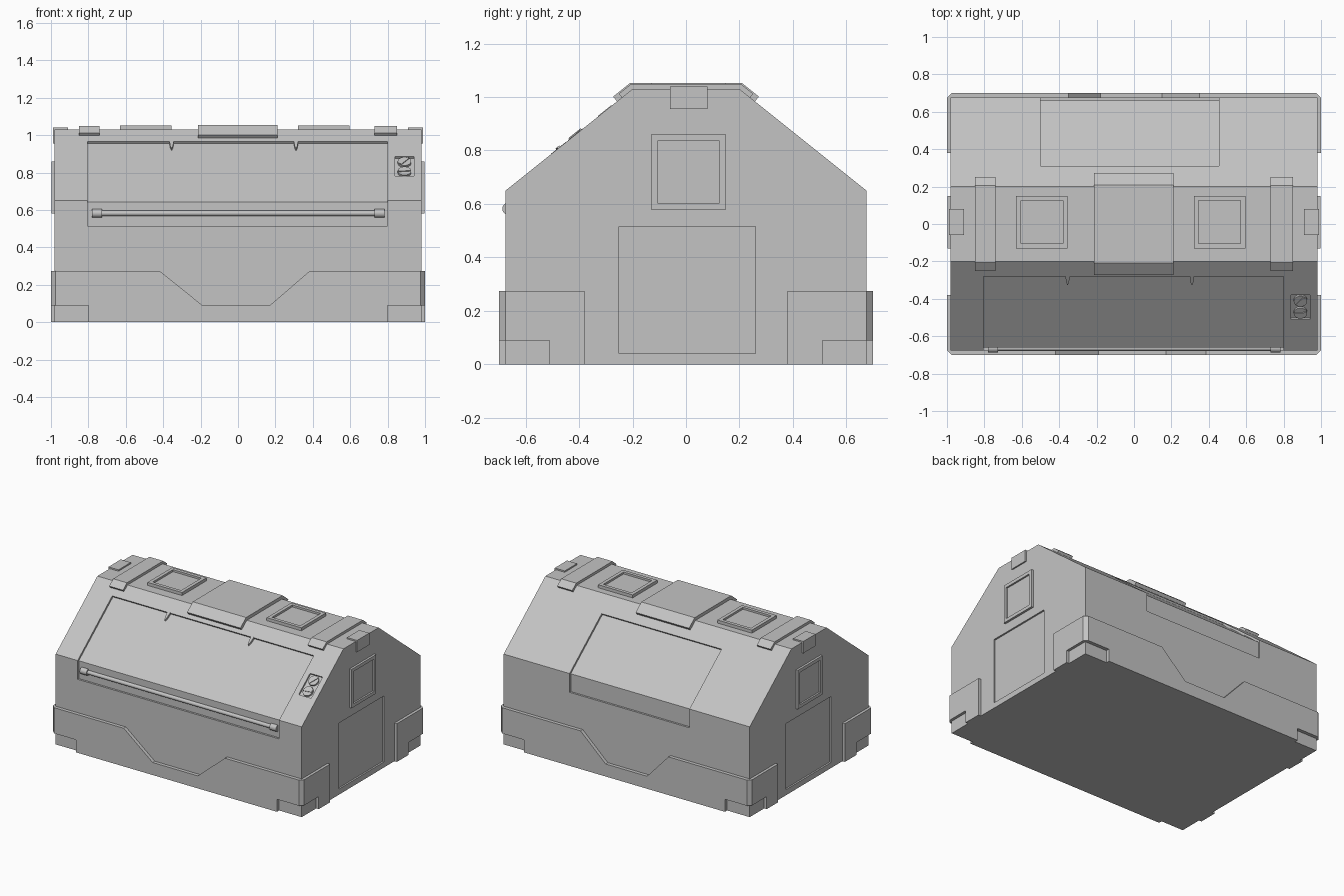
import bpy, bmesh, math
from mathutils import Matrix, Vector

if "Cube" in bpy.data.objects:
    bpy.data.objects.remove(bpy.data.objects["Cube"])

grey = bpy.data.materials.new("plain_grey")
grey.diffuse_color = (0.55, 0.55, 0.55, 1)
grey.use_nodes = True
grey.node_tree.nodes["Principled BSDF"].inputs["Base Color"].default_value = grey.diffuse_color

EAVE, EAVE_Z, RIDGE, TOP, END = 0.675, 0.65, 0.2, 1.03, 0.98
SLOPE = (TOP - EAVE_Z) / (EAVE - RIDGE)


def finish(name, bm, matrix=None):
    if matrix:
        bm.transform(matrix)
    bmesh.ops.recalc_face_normals(bm, faces=bm.faces)
    me = bpy.data.meshes.new(name)
    bm.to_mesh(me)
    bm.free()
    me.materials.append(grey)
    ob = bpy.data.objects.new(name, me)
    bpy.context.collection.objects.link(ob)
    return ob


def prism(name, pts, axis, a, b, matrix=None):
    """Extrude a 2D outline along an axis from a to b."""
    place = {"x": lambda p, t: (t, p[0], p[1]),
             "y": lambda p, t: (p[0], t, p[1]),
             "z": lambda p, t: (p[0], p[1], t)}[axis]
    bm = bmesh.new()
    lo = [bm.verts.new(place(p, a)) for p in pts]
    hi = [bm.verts.new(place(p, b)) for p in pts]
    bm.faces.new(lo)
    bm.faces.new(hi)
    n = len(pts)
    for i in range(n):
        j = (i + 1) % n
        bm.faces.new((lo[i], lo[j], hi[j], hi[i]))
    return finish(name, bm, matrix)


def box(name, x, y, z, matrix=None):
    return prism(name, [(x[0], y[0]), (x[1], y[0]), (x[1], y[1]), (x[0], y[1])],
                 "z", z[0], z[1], matrix)


def band(path, out, inn):
    """Outline of a strip that follows a path, offset to both sides."""
    pts = [Vector(p) for p in path]
    norms = []
    for p, q in zip(pts, pts[1:]):
        d = (q - p).normalized()
        norms.append(Vector((-d.y, d.x)))
    offs = []
    for i in range(len(pts)):
        n1, n2 = norms[max(i - 1, 0)], norms[min(i, len(norms) - 1)]
        offs.append((n1 + n2) / (1 + n1.dot(n2)))
    outer = [p + o * out for p, o in zip(pts, offs)]
    inner = [p - o * inn for p, o in zip(pts, offs)]
    return outer + inner[::-1]


def cut(ob, cutters):
    for c in cutters:
        m = ob.modifiers.new("cut", 'BOOLEAN')
        m.object, m.operation, m.solver = c, 'DIFFERENCE', 'EXACT'
        bpy.context.view_layer.objects.active = ob
        bpy.ops.object.modifier_apply(modifier=m.name)
        bpy.data.objects.remove(c, do_unlink=True)


def frame(name, x, y, z, direction, rim, depth):
    """Box whose outward face has a raised rim around a sunken panel."""
    bm = bmesh.new()
    bmesh.ops.create_cube(bm, size=1)
    for v in bm.verts:
        v.co = Vector([(r[0] + r[1]) / 2 + c * (r[1] - r[0])
                       for r, c in zip((x, y, z), v.co)])
    bm.normal_update()
    d = Vector(direction)
    face = max(bm.faces, key=lambda f: f.normal.dot(d))
    bmesh.ops.inset_region(bm, faces=[face], thickness=rim)
    f = bmesh.ops.extrude_discrete_faces(bm, faces=[face])["faces"][0]
    bmesh.ops.translate(bm, verts=f.verts, vec=-d * depth)
    return finish(name, bm)


def cylinder(name, r, a, b, matrix, sides=24):
    pts = [(r * math.cos(2 * math.pi * i / sides), r * math.sin(2 * math.pi * i / sides))
           for i in range(sides)]
    return prism(name, pts, "z", a, b, matrix)


def on_slope(x, y):
    """Local frame lying on the front roof slope, z pointing outward."""
    return (Matrix.Translation((x, y, EAVE_Z + SLOPE * (y + EAVE)))
            @ Matrix.Rotation(math.atan(SLOPE), 4, 'X'))


# Main body with sunken hatches, doors and control panel
body = prism("body", [(-EAVE, 0), (EAVE, 0), (EAVE, EAVE_Z), (RIDGE, TOP),
                      (-RIDGE, TOP), (-EAVE, EAVE_Z)], "x", -END, END)
front_path = [(-EAVE, 0.515), (-EAVE, EAVE_Z), (-0.281, 0.965)]
back_path = [(0.31, 0.942), (EAVE, EAVE_Z), (EAVE, 0.515)]
cutters = [prism("front_hatch_cutter", band(front_path, 0.03, 0.014), "x", -0.805, 0.8),
           prism("back_hatch_cutter", band(back_path, 0.03, 0.014), "x", -0.5, 0.455),
           box("panel_cutter", (-0.05, 0.05), (-0.083, 0.083), (-0.012, 0.03),
               on_slope(0.89, -0.445))]
for s in (-1, 1):
    cutters.append(box("door_cutter", sorted((s * 0.968, s * 1.05)), (-0.25, 0.26), (0.04, 0.515)))
cut(body, cutters)

# Lower skirts, notched in the middle and under the corners
for side, s, dip in (("front", -1, (-0.42, -0.19, 0.17, 0.385)),
                     ("back", 1, (-0.35, -0.18, 0.15, 0.35))):
    half = [(1, 0.38), (1, 0.675), (0.975, 0.7)]
    inner = [(0.97, 0.66), (0.97, 0.38)]
    outline = (half + [(-x, y) for x, y in half[::-1]]
               + [(-x, y) for x, y in inner[::-1]] + inner)
    skirt = prism(side + "_skirt", [(x, s * y) for x, y in outline], "z", 0, 0.275)
    k = (dip[1] - dip[0]) / 0.185 * 0.05
    k2 = (dip[3] - dip[2]) / 0.185 * 0.05
    notch = [(dip[0] - k, 0.325), (dip[1], 0.09), (dip[2], 0.09), (dip[3] + k2, 0.325)]
    ys = sorted((s * 0.51, s * 0.8))
    cut(skirt, [prism("dip_cutter", notch, "y", *sorted((s * 0.6, s * 0.8))),
                box("corner_cutter", (-1.1, -0.8), ys, (-0.1, 0.09)),
                box("corner_cutter", (0.8, 1.1), ys, (-0.1, 0.09))])

# Straps folded over the roof
for name, x0, x1, e, t in (("centre_strap", -0.215, 0.21, 0.258, 0.023),
                           ("left_strap", -0.85, -0.74, 0.24, 0.018),
                           ("right_strap", 0.73, 0.85, 0.24, 0.018)):
    ze = TOP - (e - RIDGE) * SLOPE
    prism(name, band([(-e, ze), (-RIDGE, TOP), (RIDGE, TOP), (e, ze)], t, 0.01), "x", x0, x1)

# Roof vents
for name, x in (("left_vent", (-0.63, -0.355)), ("right_vent", (0.32, 0.595))):
    frame(name, x, (-0.13, 0.15), (1.02, 1.052), (0, 0, 1), 0.035, 0.014)

# End windows and ridge clips
for side, s in (("left", -1), ("right", 1)):
    frame(side + "_window", sorted((s * 0.97, s * 0.996)), (-0.13, 0.15), (0.58, 0.86),
          (s, 0, 0), 0.034, 0.012)
    clip = band([(0.91, TOP), (END, TOP), (END, 0.955)], 0.01, 0.01)
    prism(side + "_ridge_clip", [(s * p[0], p[1]) for p in clip], "y", -0.06, 0.08)

# Handle bar with end collars
along_x = Matrix.Translation((0, -0.664, 0.582)) @ Matrix.Rotation(math.pi / 2, 4, 'Y')
bars = [cylinder("handle_bar", 0.014, -0.77, 0.77, along_x),
        cylinder("left_handle_collar", 0.023, -0.78, -0.727, along_x),
        cylinder("right_handle_collar", 0.023, 0.73, 0.782, along_x)]

# Hatch hinge prongs
for name, x in (("left_hinge", -0.355), ("right_hinge", 0.31)):
    prism(name, [(-0.012, 0.01), (-0.007, -0.035), (0, -0.055), (0.007, -0.035), (0.012, 0.01)],
          "z", -0.02, 0.002, on_slope(x, -0.285))

# Control knobs with grip bars
for name, y, turn in (("upper_knob", -0.413, 0.9), ("lower_knob", -0.477, 0.1)):
    m = on_slope(0.89, y)
    bars.append(cylinder(name, 0.036, -0.014, 0.001, m))
    box(name + "_grip", (-0.033, 0.033), (-0.006, 0.006), (-0.005, 0.006),
        m @ Matrix.Rotation(turn, 4, 'Z'))

# Smooth only the round parts
bpy.ops.object.select_all(action='DESELECT')
for ob in bars:
    ob.select_set(True)
bpy.context.view_layer.objects.active = bars[0]
bpy.ops.object.shade_smooth_by_angle(angle=math.radians(35))
